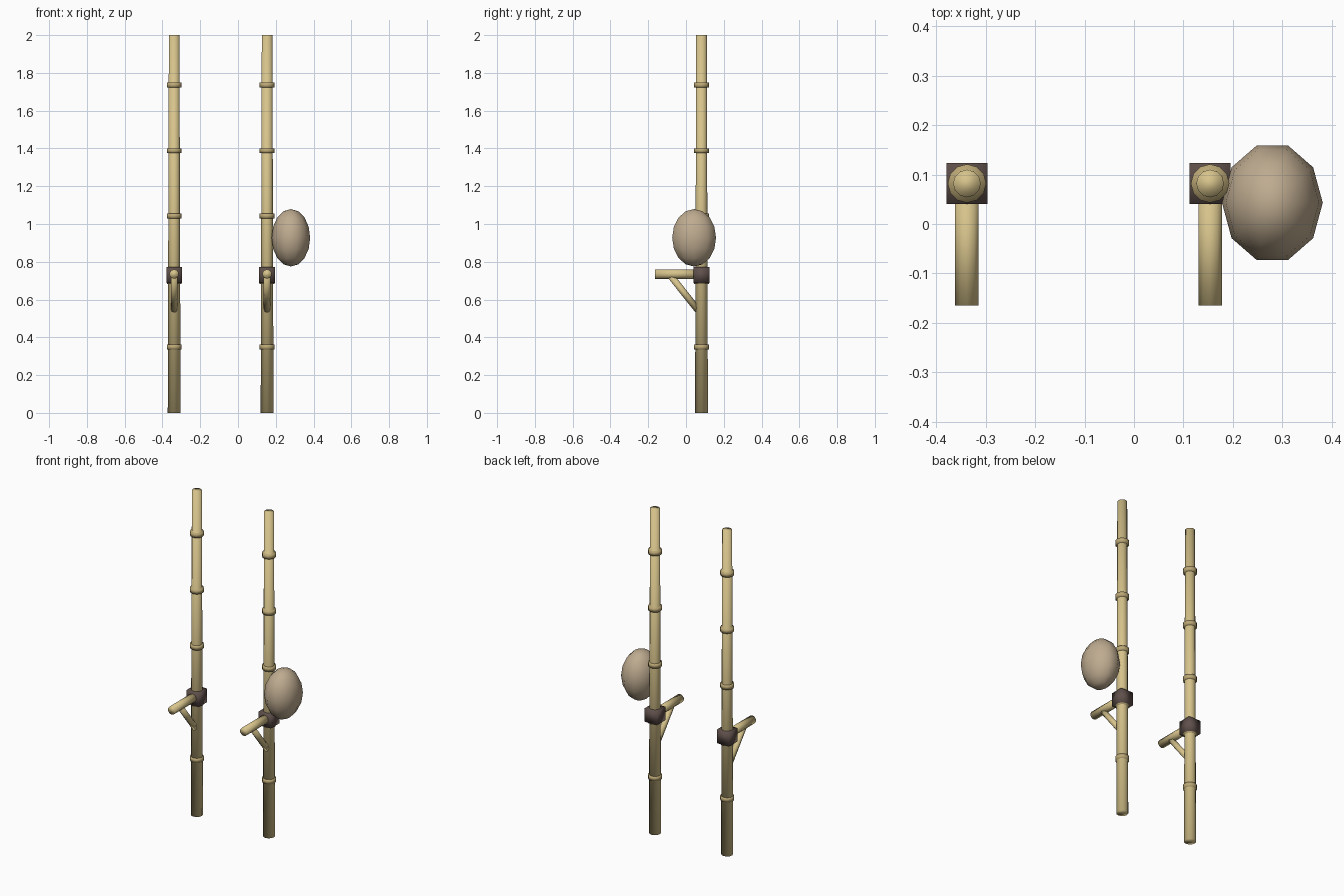
import bpy, bmesh, math
from mathutils import Vector, Matrix

if "Cube" in bpy.data.objects:
    bpy.data.objects.remove(bpy.data.objects["Cube"])


def material(name, rgb):
    m = bpy.data.materials.new(name)
    m.diffuse_color = (*rgb, 1)
    m.use_nodes = True
    m.node_tree.nodes["Principled BSDF"].inputs["Base Color"].default_value = m.diffuse_color
    return m


BAMBOO = material("bamboo", (0.68, 0.55, 0.26))
NODE = material("bamboo_node", (0.50, 0.39, 0.18))
LASHING = material("dark_lashing", (0.115, 0.08, 0.07))
GOURD = material("tan_bundle", (0.52, 0.41, 0.28))


def finish(bm, name, mat):
    for f in bm.faces:
        f.smooth = True
    mesh = bpy.data.meshes.new(name)
    bm.to_mesh(mesh)
    bm.free()
    mesh.materials.append(mat)
    ob = bpy.data.objects.new(name, mesh)
    bpy.context.collection.objects.link(ob)
    return ob


def rod(name, a, b, r1, r2, mat, sides=12):
    """Tapered cylinder from point a to point b."""
    a, b = Vector(a), Vector(b)
    d = b - a
    rot = d.to_track_quat('Z', 'Y').to_matrix().to_4x4()
    bm = bmesh.new()
    bmesh.ops.create_cone(bm, cap_ends=True, segments=sides, radius1=r1,
                          radius2=r2, depth=d.length,
                          matrix=Matrix.Translation((a + b) / 2) @ rot)
    return finish(bm, name, mat)


Y = 0.082
for side, x in (("left", -0.338), ("right", 0.154)):
    # Tall tapered pole with its raised joints
    rod(side + "_pole", (x, Y, 0), (x, Y, 2), 0.034, 0.028, BAMBOO)
    for i, z in enumerate((0.348, 0.695, 1.042, 1.388, 1.735)):
        rod(f"{side}_node_{i + 1}", (x, Y, z - 0.013), (x, Y, z + 0.013),
            0.039, 0.039, NODE)

    # Foot peg and the diagonal brace beneath it
    rod(side + "_foot_peg", (x, Y, 0.735), (x, -0.165, 0.735),
        0.025, 0.025, BAMBOO, 10)
    rod(side + "_brace", (x, 0.064, 0.543), (x, -0.085, 0.73),
        0.018, 0.018, BAMBOO, 8)

    # Square lashing where peg meets pole
    bm = bmesh.new()
    bmesh.ops.create_cube(bm, size=0.083,
                          matrix=Matrix.Translation((x, Y, 0.73)))
    finish(bm, side + "_lashing", LASHING)

# Egg-shaped bundle tied against the right pole
bm = bmesh.new()
bmesh.ops.create_uvsphere(
    bm, u_segments=10, v_segments=8, radius=1,
    matrix=Matrix.Translation((0.28, 0.043, 0.927))
    @ Matrix.Diagonal((0.102, 0.122, 0.152, 1))
    @ Matrix.Rotation(math.pi / 2, 4, 'Z'))
finish(bm, "bundle", GOURD)
